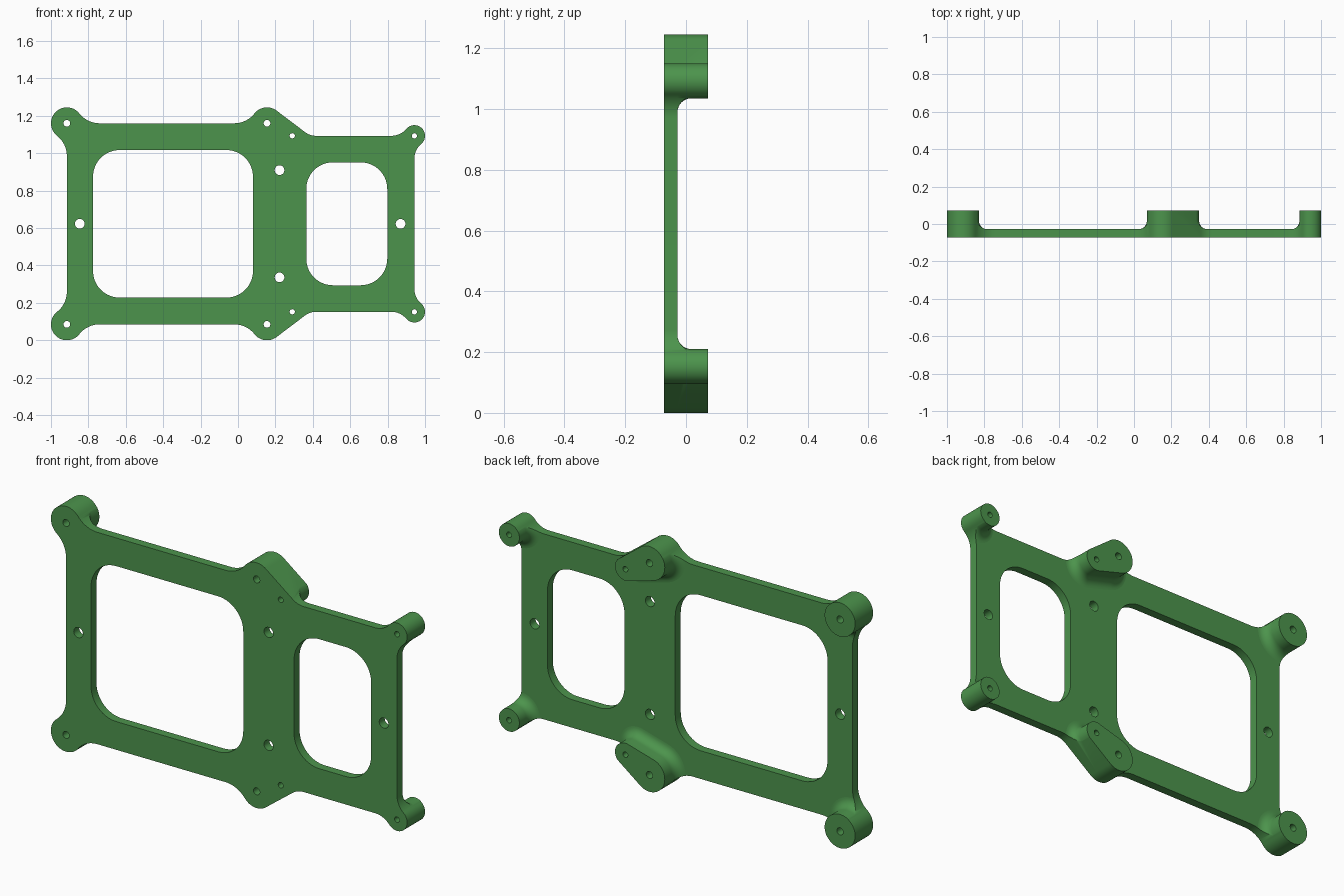
import bpy, bmesh, math
from mathutils import Vector

if "Cube" in bpy.data.objects:
    bpy.data.objects.remove(bpy.data.objects["Cube"])

MID = 0.6225                      # mirror height
FRONT, PLATE, BACK = -0.072, -0.028, 0.072
R_BIG, R_SMALL = 0.085, 0.057
FIL_BIG, FIL_SMALL, FIL_BASE = 0.138, 0.104, 0.045
CORNER, CENTRE, INNER, END = (-0.915, 1.16), (0.155, 1.16), (0.29, 1.093), (0.943, 1.093)


def arc(c, r, a0, a1, n=14):
    return [(c[0] + r * math.cos(a0 + (a1 - a0) * i / n),
             c[1] + r * math.sin(a0 + (a1 - a0) * i / n)) for i in range(n + 1)]


def circle(c, r, n=32):
    return arc(c, r, 0, 2 * math.pi, n)[:-1]


def flip(c):
    return (c[0], 2 * MID - c[1])


def hull_angles(c1, r1, c2, r2):
    dx, dz = c2[0] - c1[0], c2[1] - c1[1]
    return math.atan2(dz, dx), math.acos((r1 - r2) / math.hypot(dx, dz))


def hull(c1, r1, c2, r2):
    a, f = hull_angles(c1, r1, c2, r2)
    return arc(c1, r1, a + f, a + 2 * math.pi - f, 40) + arc(c2, r2, a - f, a + f, 24)


def rounded_rect(x0, x1, z0, z1, r):
    pts = []
    for k, (x, z) in enumerate([(x1 - r, z1 - r), (x0 + r, z1 - r), (x0 + r, z0 + r), (x1 - r, z0 + r)]):
        pts += arc((x, z), r, k * math.pi / 2, (k + 1) * math.pi / 2)
    return pts


def outline():
    at, pi = math.atan2, math.pi
    pts = []
    # left corner lug
    r = FIL_BIG
    d = math.sqrt((R_BIG + r) ** 2 - r * r)
    x, z = CORNER
    pts += arc((x - r, z - d), r, 0, at(d, r))
    pts += arc(CORNER, R_BIG, 2 * pi + at(-d, -r), at(r, d), 28)
    pts += arc((x + d, z + r), r, at(-r, -d), -pi / 2)
    # centre lug with sloping shoulder
    x, z = CENTRE
    pts += arc((x - d, z + r), r, -pi / 2, at(-r, d))
    a, f = hull_angles(CENTRE, R_BIG, INNER, R_SMALL)
    pts += arc(CENTRE, R_BIG, at(r, -d), a + f, 20)
    n = Vector((math.cos(a + f), math.sin(a + f)))
    p = Vector(INNER) + n * R_SMALL
    s = 0.1
    # fillet centre lies s outside both the slope and the top edge
    cz = INNER[1] + s
    cx = (n.dot(p) + s - n.y * cz) / n.x
    pts += arc((cx, cz), s, a + f + pi, 1.5 * pi, 8)
    # right corner lug
    r = FIL_SMALL
    d = math.sqrt((R_SMALL + r) ** 2 - r * r)
    x, z = END
    pts += arc((x - d, z + r), r, -pi / 2, at(-r, d))
    pts += arc(END, R_SMALL, at(r, -d), at(-d, r), 28)
    pts += arc((x + r, z - d), r, at(d, -r), pi)
    out = []
    for q in pts + [flip(p) for p in reversed(pts)]:
        if not out or math.dist(q, out[-1]) > 1e-5:
            out.append(q)
    return out


def make_object(name, bm):
    bmesh.ops.recalc_face_normals(bm, faces=bm.faces)
    me = bpy.data.meshes.new(name)
    bm.to_mesh(me)
    bm.free()
    ob = bpy.data.objects.new(name, me)
    bpy.context.collection.objects.link(ob)
    return ob


def prism(name, loops, y0, y1):
    bm = bmesh.new()
    edges = []
    for loop in loops:
        vs = [bm.verts.new((x, y0, z)) for x, z in loop]
        edges += [bm.edges.new((vs[i - 1], vs[i])) for i in range(len(vs))]
    bmesh.ops.triangle_fill(bm, use_beauty=True, use_dissolve=False, edges=edges, normal=(0, -1, 0))
    res = bmesh.ops.extrude_face_region(bm, geom=bm.faces[:])
    vs = [g for g in res["geom"] if isinstance(g, bmesh.types.BMVert)]
    bmesh.ops.translate(bm, verts=vs, vec=(0, y1 - y0, 0))
    return make_object(name, bm)


def flared_boss(name, shape):
    # rings run from a wide foot through a quarter-round to a straight post
    steps = [(FIL_BASE, PLATE - 0.02)]
    for i in range(9):
        t = i / 8 * math.pi / 2
        steps.append((FIL_BASE * (1 - math.sin(t)), PLATE + FIL_BASE * (1 - math.cos(t))))
    steps.append((0, BACK + 0.03))
    bm = bmesh.new()
    rings = [[bm.verts.new((x, y, z)) for x, z in shape(o + 0.0012)] for o, y in steps]
    n = len(rings[0])
    for a, b in zip(rings, rings[1:]):
        for i in range(n):
            bm.faces.new((a[i - 1], a[i], b[i], b[i - 1]))
    bm.faces.new(rings[0])
    bm.faces.new(rings[-1])
    return make_object(name, bm)


def boolean(target, other, op):
    m = target.modifiers.new(op, 'BOOLEAN')
    m.operation, m.solver, m.object = op, 'EXACT', other
    bpy.context.view_layer.objects.active = target
    bpy.ops.object.modifier_apply(modifier=m.name)
    bpy.data.objects.remove(other)


# Openings: two windows and all the screw holes
loops = [outline(),
         rounded_rect(-0.775, 0.08, 2 * MID - 1.017, 1.017, 0.142),
         rounded_rect(0.365, 0.798, 2 * MID - 0.951, 0.951, 0.142)]
for c, r in [(CORNER, 0.018), (CENTRE, 0.018), (INNER, 0.014), (END, 0.014), ((0.222, 0.909), 0.026)]:
    loops += [circle(c, r, 20), circle(flip(c), r, 20)]
loops += [circle((-0.846, MID), 0.026, 24), circle((0.869, MID), 0.026, 24)]
frame = prism("mounting_frame", loops, FRONT, BACK)

# Envelope: thin slab plus six flared bosses, trims the frame's back
slab = prism("slab", [[(-1.2, -0.2), (1.2, -0.2), (1.2, 1.5), (-1.2, 1.5)]], FRONT - 0.05, PLATE)
for side in (lambda c: c, flip):
    for shape in (lambda o: circle(side(CORNER), R_BIG + o, 64),
                  lambda o: hull(side(CENTRE), R_BIG + o, side(INNER), R_SMALL + o),
                  lambda o: circle(side(END), R_SMALL + o, 48)):
        boolean(slab, flared_boss("boss", shape), 'UNION')
boolean(frame, slab, 'INTERSECT')

# Single green finish, smooth curves with crisp edges
green = bpy.data.materials.new("green")
green.diffuse_color = (0.073, 0.296, 0.073, 1)
green.use_nodes = True
green.node_tree.nodes["Principled BSDF"].inputs["Base Color"].default_value = green.diffuse_color
frame.data.materials.clear()
frame.data.materials.append(green)
for p in frame.data.polygons:
    p.material_index = 0
bpy.ops.object.select_all(action='DESELECT')
frame.select_set(True)
bpy.context.view_layer.objects.active = frame
bpy.ops.object.shade_smooth_by_angle(angle=math.radians(30))
